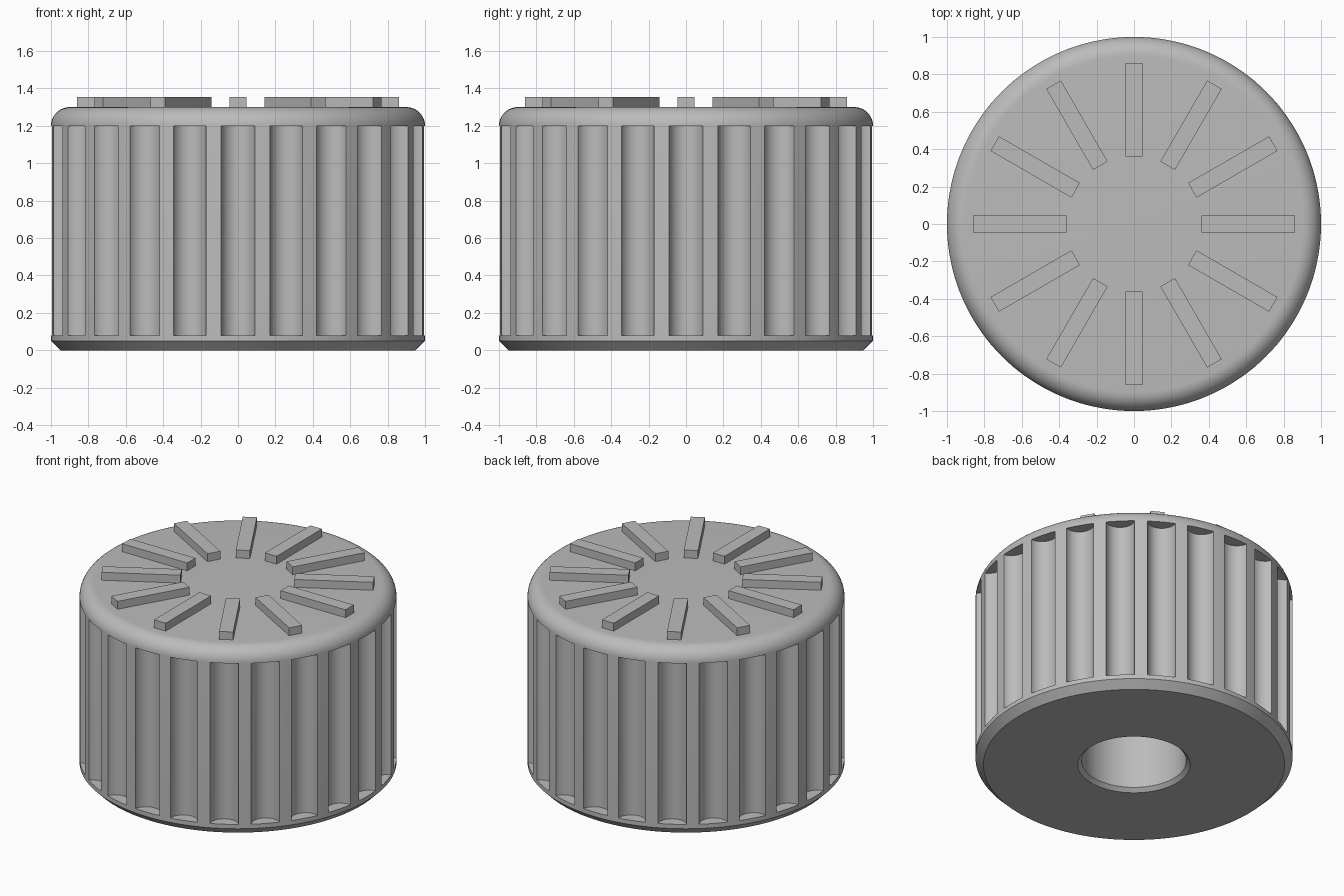
import bpy, bmesh, math
from mathutils import Matrix, Vector

cube = bpy.data.objects.get("Cube")
if cube:
    bpy.data.objects.remove(cube, do_unlink=True)

grey = bpy.data.materials.new("plain grey")
grey.use_nodes = True
colour = (0.5, 0.5, 0.5, 1)
grey.diffuse_color = colour
grey.node_tree.nodes["Principled BSDF"].inputs["Base Color"].default_value = colour


def make_object(name, bm):
    bmesh.ops.recalc_face_normals(bm, faces=bm.faces[:])
    mesh = bpy.data.meshes.new(name)
    bm.to_mesh(mesh)
    bm.free()
    mesh.materials.append(grey)
    obj = bpy.data.objects.new(name, mesh)
    bpy.context.collection.objects.link(obj)
    return obj


def revolve(name, profile, steps):
    bm = bmesh.new()
    verts = [bm.verts.new((r, 0, z)) for r, z in profile]
    edges = [bm.edges.new(pair) for pair in zip(verts, verts[1:])]
    bmesh.ops.spin(bm, geom=verts + edges, cent=(0, 0, 0), axis=(0, 0, 1),
                   angle=math.tau, steps=steps, use_duplicate=False)
    bmesh.ops.remove_doubles(bm, verts=bm.verts[:], dist=0.0001)
    return make_object(name, bm)


# Knob body: bore, chamfered base, straight wall, rounded shoulder, flat top
bore, bore_depth, shoulder = 0.33, 0.8, 0.1
profile = [(0, bore_depth), (bore, bore_depth), (bore, 0.025), (0.355, 0),
           (0.95, 0), (1, 0.05)]
for i in range(13):
    a = math.pi / 2 * i / 12
    profile.append((1 - shoulder + shoulder * math.cos(a),
                    1.2 + shoulder * math.sin(a)))
profile.append((0, 1.3))
body = revolve("knob_body", profile, 144)

# Grip flutes cut around the wall
bm = bmesh.new()
flutes, low, high = 24, 0.08, 1.2
for i in range(flutes):
    a = math.tau * i / flutes
    place = Matrix.Translation((1.01 * math.cos(a), 1.01 * math.sin(a), (low + high) / 2))
    bmesh.ops.create_cone(bm, cap_ends=True, segments=40, radius1=0.092,
                          radius2=0.092, depth=high - low, matrix=place)
cutter = make_object("flute_cutter", bm)
cutter.hide_render = True

cut = body.modifiers.new("flutes", "BOOLEAN")
cut.operation = "DIFFERENCE"
cut.solver = "EXACT"
cut.object = cutter
bpy.context.view_layer.objects.active = body
body.select_set(True)
bpy.ops.object.modifier_apply(modifier=cut.name)
bpy.data.objects.remove(cutter, do_unlink=True)
bpy.ops.object.shade_smooth_by_angle(angle=math.radians(30))

# Raised radial ribs on the top
for i in range(12):
    bm = bmesh.new()
    bmesh.ops.create_cube(bm, size=1)
    bmesh.ops.scale(bm, vec=Vector((0.5, 0.09, 0.065)), verts=bm.verts[:])
    bmesh.ops.translate(bm, vec=(0.61, 0, 1.3225), verts=bm.verts[:])
    bmesh.ops.rotate(bm, cent=(0, 0, 0), verts=bm.verts[:],
                     matrix=Matrix.Rotation(math.tau * i / 12, 3, "Z"))
    make_object(f"top_rib_{i + 1}", bm)
